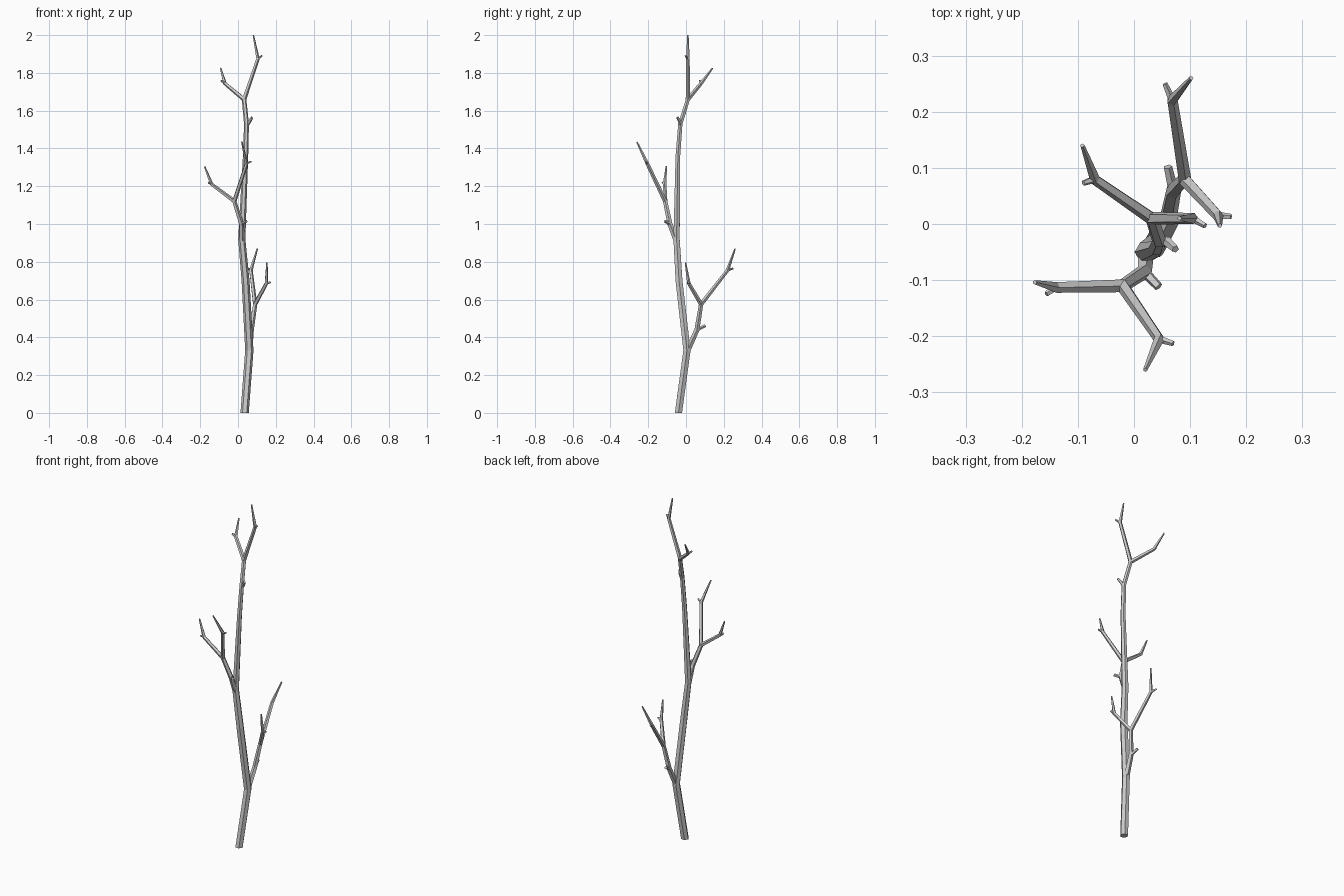
import bpy, bmesh, math
from mathutils import Vector

if "Cube" in bpy.data.objects:
    bpy.data.objects.remove(bpy.data.objects["Cube"])


def tube(name, pts, radii, sides=5, flat_start=False):
    """Tapered, capped low-poly tube through a list of points."""
    pts = [Vector(p) for p in pts]
    dirs = [(b - a).normalized() for a, b in zip(pts, pts[1:])]
    bm = bmesh.new()
    rings = []
    side = Vector((1, 0, 0))
    for i, (p, r) in enumerate(zip(pts, radii)):
        t = (dirs[max(i - 1, 0)] + dirs[min(i, len(dirs) - 1)]).normalized()
        if i == 0 and flat_start:
            t = Vector((0, 0, 1))
        if abs(side.dot(t)) > 0.95:
            side = Vector((0, 1, 0))
        side = (side - t * side.dot(t)).normalized()
        up = t.cross(side)
        ring = []
        for k in range(sides):
            a = math.tau * k / sides
            ring.append(bm.verts.new(p + r * (math.cos(a) * side + math.sin(a) * up)))
        rings.append(ring)
    for lo, hi in zip(rings, rings[1:]):
        for k in range(sides):
            j = (k + 1) % sides
            bm.faces.new((lo[k], lo[j], hi[j], hi[k]))
    bm.faces.new(rings[0][::-1])
    bm.faces.new(rings[-1])
    bmesh.ops.recalc_face_normals(bm, faces=bm.faces)
    me = bpy.data.meshes.new(name)
    bm.to_mesh(me)
    bm.free()
    ob = bpy.data.objects.new(name, me)
    bpy.context.collection.objects.link(ob)
    return ob


def twig(name, fork, elbow, tip, stub):
    """Side branch from a fork, bent at an elbow that carries a short stub."""
    tube(name, [fork, elbow, tip], [0.012, 0.010, 0.004])
    tube(name + "_stub", [elbow, stub], [0.007, 0.005])


# Trunk, bending at each limb and ending at the upper fork
top = (0.032, 0.01, 1.66)
tube("trunk",
     [(0.035, -0.04, 0), (0.06, 0.005, 0.33), (0.04, -0.037, 0.70),
      (0.02, -0.05, 0.92), (0.04, -0.043, 1.36), (0.045, -0.03, 1.53), top],
     [0.022, 0.022, 0.021, 0.019, 0.014, 0.013, 0.012], 6, True)
tube("trunk_stub", [(0.045, -0.03, 1.52), (0.06, -0.032, 1.54), (0.074, -0.045, 1.565)],
     [0.010, 0.009, 0.007])
twig("top_branch", top, (0.105, 0.01, 1.875), (0.081, 0.01, 2.0), (0.127, -0.003, 1.89))
twig("top_side_branch", top, (-0.07, 0.08, 1.745), (-0.092, 0.14, 1.825), (-0.09, 0.073, 1.76))

# Middle limb, leaning to the front
mid = (-0.02, -0.11, 1.12)
tube("middle_limb", [(0.02, -0.05, 0.91), (0.018, -0.085, 1.0), mid], [0.016, 0.014, 0.012])
tube("middle_limb_stub", [(0.018, -0.085, 1.0), (0.044, -0.112, 1.015)], [0.010, 0.008])
twig("middle_left_branch", mid, (-0.14, -0.113, 1.21), (-0.177, -0.104, 1.305), (-0.156, -0.125, 1.22))
twig("middle_front_branch", mid, (0.045, -0.205, 1.32), (0.02, -0.26, 1.435), (0.07, -0.213, 1.33))

# Lower limb, leaning to the back
low = (0.09, 0.08, 0.575)
tube("lower_limb", [(0.06, 0.008, 0.33), (0.07, 0.058, 0.44), low], [0.016, 0.014, 0.012])
tube("lower_limb_stub", [(0.07, 0.058, 0.44), (0.06, 0.102, 0.462)], [0.010, 0.008])
twig("lower_right_branch", low, (0.15, 0.015, 0.685), (0.153, -0.003, 0.795), (0.173, 0.013, 0.692))
twig("lower_back_branch", low, (0.068, 0.22, 0.755), (0.102, 0.26, 0.87), (0.055, 0.25, 0.765))
